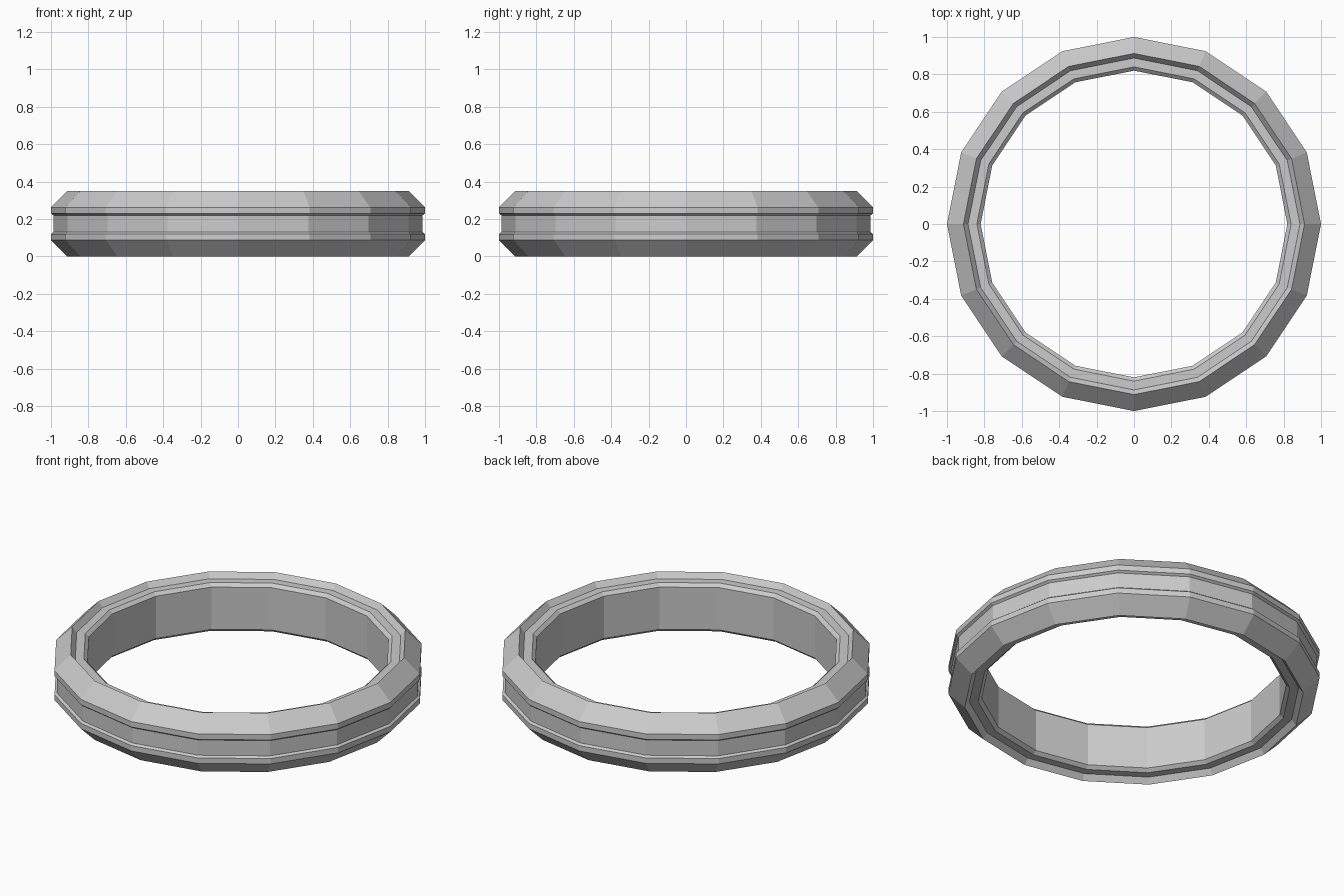
import bpy, bmesh, math

if "Cube" in bpy.data.objects:
    bpy.data.objects.remove(bpy.data.objects["Cube"])

SIDES = 16
HEIGHT = 0.35

# Lower half of the cross-section (radius, z), from inner wall to outer groove
half = [(0.82, 0.05), (0.84, 0.032), (0.887, 0.032), (0.912, 0.0),
        (1.0, 0.088), (1.0, 0.12), (0.987, 0.13)]
# Mirror it about mid height to close the loop
profile = half + [(r, HEIGHT - z) for r, z in reversed(half)]

# Revolve the cross-section into a faceted ring
bm = bmesh.new()
rings = []
for i in range(SIDES):
    a = 2 * math.pi * i / SIDES
    rings.append([bm.verts.new((r * math.cos(a), r * math.sin(a), z))
                  for r, z in profile])
n = len(profile)
for i in range(SIDES):
    p, q = rings[i], rings[(i + 1) % SIDES]
    for j in range(n):
        k = (j + 1) % n
        bm.faces.new((p[j], q[j], q[k], p[k]))
bmesh.ops.recalc_face_normals(bm, faces=bm.faces)

mesh = bpy.data.meshes.new("grooved_ring")
bm.to_mesh(mesh)
bm.free()
ring = bpy.data.objects.new("grooved_ring", mesh)
bpy.context.collection.objects.link(ring)
